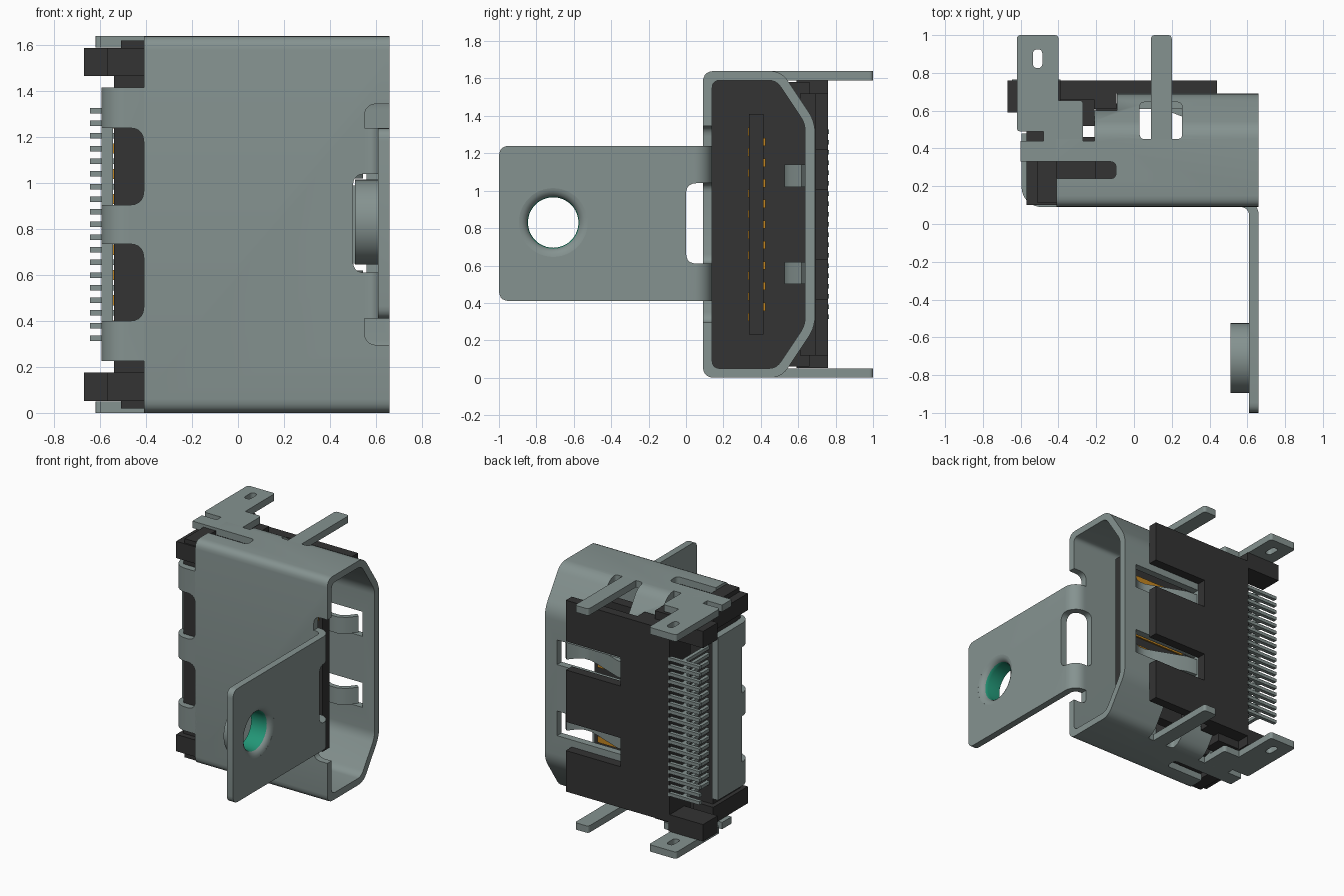
import bpy, bmesh, math
from mathutils import Vector

cube = bpy.data.objects.get("Cube")
if cube:
    bpy.data.objects.remove(cube, do_unlink=True)

H = 1.64  # body height; most parts mirror about H / 2


def material(name, rgb, metal=0.0):
    m = bpy.data.materials.new(name)
    m.use_nodes = True
    m.diffuse_color = (*rgb, 1)
    m.node_tree.nodes["Principled BSDF"].inputs["Base Color"].default_value = (*rgb, 1)
    return m


STEEL = material("steel_grey", (0.235, 0.29, 0.28))
BLACK = material("black_plastic", (0.033, 0.033, 0.033))
GOLD = material("gold_contact", (0.55, 0.24, 0.015))
TEAL = material("teal_bore", (0.016, 0.30, 0.18))


def finish(name, bm, mats):
    bmesh.ops.recalc_face_normals(bm, faces=bm.faces)
    me = bpy.data.meshes.new(name)
    bm.to_mesh(me)
    bm.free()
    for m in mats:
        me.materials.append(m)
    ob = bpy.data.objects.new(name, me)
    bpy.context.collection.objects.link(ob)
    return ob


def activate(ob):
    bpy.ops.object.select_all(action='DESELECT')
    ob.select_set(True)
    bpy.context.view_layer.objects.active = ob


def smooth(ob):
    activate(ob)
    bpy.ops.object.shade_smooth_by_angle(angle=math.radians(35))


def fillet(pts, d, only=None, n=5):
    """Round the corners of a closed outline, starting d before each corner."""
    out = []
    for i, p in enumerate(pts):
        p = Vector(p)
        if only is not None and i not in only:
            out.append(tuple(p))
            continue
        a = p + (Vector(pts[i - 1]) - p).normalized() * d
        b = p + (Vector(pts[(i + 1) % len(pts)]) - p).normalized() * d
        for k in range(n + 1):
            t = k / n
            out.append(tuple(a * (1 - t) ** 2 + p * (2 * t * (1 - t)) * 0.95
                             + (a + b) * (t * (1 - t)) * 0.05 + b * t * t))
    return out


def rect(u0, v0, u1, v1, r=0):
    pts = [(u0, v0), (u1, v0), (u1, v1), (u0, v1)]
    return fillet(pts, r) if r else pts


def prism(name, pts, axis, lo, hi, mat):
    """Extrude a 2D outline along an axis (x: yz, y: xz, z: xy)."""
    place = {'x': lambda u, v, w: (w, u, v), 'y': lambda u, v, w: (u, w, v),
             'z': lambda u, v, w: (u, v, w)}[axis]
    bm = bmesh.new()
    a = [bm.verts.new(place(*p, lo)) for p in pts]
    b = [bm.verts.new(place(*p, hi)) for p in pts]
    bm.faces.new(a)
    bm.faces.new(b[::-1])
    for i in range(len(pts)):
        j = (i + 1) % len(pts)
        bm.faces.new((a[i], a[j], b[j], b[i]))
    return finish(name, bm, [mat])


def box(name, x, y, z, mat):
    return prism(name, rect(x[0], y[0], x[1], y[1]), 'z', z[0], z[1], mat)


def strip(path, t):
    """Outline of a bent sheet of thickness t around a centre path."""
    P = [Vector(p) for p in path]
    left, right = [], []
    for i, p in enumerate(P):
        d0 = (p - P[i - 1]).normalized() if i else (P[1] - p).normalized()
        d1 = (P[i + 1] - p).normalized() if i < len(P) - 1 else d0
        m = (d0 + d1).normalized()
        off = Vector((-m.y, m.x)) * (t / 2 / max(m.dot(d1), 0.5))
        left.append(tuple(p + off))
        right.append(tuple(p - off))
    return left + right[::-1]


def arc(cx, cy, r, a0, a1, n=8):
    return [(cx + r * math.cos(math.radians(a0 + (a1 - a0) * k / n)),
             cy + r * math.sin(math.radians(a0 + (a1 - a0) * k / n))) for k in range(n + 1)]


def cut(ob, pts, axis, lo, hi, op='DIFFERENCE'):
    c = prism("cutter", pts, axis, lo, hi, ob.data.materials[0])
    c.hide_render = True
    m = ob.modifiers.new("cut", 'BOOLEAN')
    m.operation, m.solver, m.object = op, 'EXACT', c
    activate(ob)
    bpy.ops.object.modifier_apply(modifier=m.name)
    bpy.data.objects.remove(c, do_unlink=True)


def pair(z0, z1):
    """A z range and its mirror."""
    return (("upper", z0, z1), ("lower", H - z1, H - z0))


# Hexagonal metal shell
outer = [(.09, 0), (.51, 0), (.69, .27), (.69, H - .27), (.51, H), (.09, H)]
inner = [(.14, .05), (.483, .05), (.637, .281), (.637, H - .281), (.483, H - .05), (.14, H - .05)]
shell = prism("shell", fillet(outer, .06), 'x', -.41, .66, STEEL)
cut(shell, fillet(inner, .04), 'x', -1, 1)
cut(shell, rect(-.6, .60, -.09, .9), 'z', -1, 2)             # rear steps
cut(shell, rect(-.6, .50, -.21, .9), 'z', -1, 2)
cut(shell, rect(-.27, .44, -.21, .9), 'z', -1, 2)
cut(shell, rect(-.7, .24, -.095, .33, .03), 'z', -1, 2)      # side slots
cut(shell, rect(.55, .295, .9, H - .295, .055), 'y', 0, .145)  # flange relief
cut(shell, rect(.50, .61, .9, 1.04, .05), 'y', 0, .145)
for _, z0, z1 in pair(1.40, 1.75):
    cut(shell, rect(.03, .45, .255, .645, .025), 'z', z0, z1)  # prong clearance
for _, z0, z1 in pair(.99, 1.17):
    cut(shell, rect(0, z0, .56, z1), 'y', .60, .75)          # spring windows
smooth(shell)

# Side legs and prongs, on both sides of the shell
leg_pts = [(-.38, .33), (-.60, .33), (-.60, .44), (-.48, .44), (-.48, .49), (-.62, .49),
           (-.62, 1), (-.40, 1), (-.40, .655), (-.27, .655), (-.27, .44), (-.30, .40)]
for side, z0, z1 in pair(H - .05, H):
    leg = prism(side + "_leg", fillet(leg_pts, .02, {5, 6, 7, 9}), 'z', z0, z1, STEEL)
    cut(leg, rect(-.535, .825, -.485, .925, .025), 'z', -1, 2)
    prong = fillet(rect(.09, .445, .20, 1), .02, {2, 3})
    prism(side + "_prong", prong, 'z', z0, z1, STEEL)

# Contact springs in the shell windows
spring_path = [(-.02, .663), (.08, .655), (.30, .57), (.37, .545), (.43, .545), (.48, .57), (.53, .63)]
for side, z0, z1 in pair(1.02, 1.14):
    smooth(prism(side + "_spring", strip(spring_path, .035), 'z', z0, z1, STEEL))

# Folded rear wall with three tabs
wall_path = [(-.40, .115)] + arc(-.49, .195, .08, 270, 180) + [(-.57, .48)]
rear_wall = prism("rear_wall", strip(wall_path, .05), 'z', .225, 1.415, STEEL)
for _, z0, z1 in pair(.905, 1.24):
    cut(rear_wall, rect(-.8, z0, -.41, z1, .06), 'y', 0, .20)
smooth(rear_wall)

# Mounting flange with a bend, a window and a screw hole
flange_path = [(.55, .115), (.565, .115)] + arc(.565, .045, .07, 90, 0)[1:] + [(.635, -1)]
flange = prism("flange", strip(flange_path, .05), 'z', .41, 1.24, STEEL)
cut(flange, rect(-1, .41, .4, 1.24, .055), 'x', 0, 1, 'INTERSECT')
cut(flange, rect(0, .61, .4, 1.04, .055), 'x', .4, 1)
cut(flange, arc(-.71, .83, .184, 0, 360 - 360 / 48, 47), 'x', 0, 1)
smooth(flange)

# Drawn collar around the screw hole, teal on its bore
ring = [(.51, .135), (.51, .185), (.66, .185), (.657, .168), (.647, .152), (.632, .14), (.61, .135)]
bm = bmesh.new()
N = 48
loops = [[bm.verts.new((x, -.71 + r * math.cos(2 * math.pi * k / N),
                        .83 + r * math.sin(2 * math.pi * k / N))) for x, r in ring] for k in range(N)]
for k in range(N):
    a, b = loops[k], loops[(k + 1) % N]
    for i in range(len(ring)):
        j = (i + 1) % len(ring)
        f = bm.faces.new((a[i], a[j], b[j], b[i]))
        f.material_index = 1 if ring[i][1] < .145 and ring[j][1] < .145 else 0
smooth(finish("collar", bm, [STEEL, TEAL]))

# Plastic insulator: core, front wall of the rear body, and tongue
box("insulator_core", (-.54, -.08), (.141, .46), (.06, H - .06), BLACK)
prism("insulator_wall", fillet(inner, .04), 'x', -.205, -.085, BLACK)
box("insulator_back", (-.40, -.21), (.52, .66), (.06, H - .06), BLACK)
box("back_filler", (-.40, -.092), (.61, .70), (.12, H - .12), BLACK)
box("tongue", (-.10, .45), (.337, .415), (.23, 1.41), BLACK)
for side, z0, z1 in pair(1.465, 1.588):
    box(side + "_corner_block", (-.57, -.41), (.10, .50), (z0, z1), BLACK)
    box(side + "_foot", (-.67, -.39), (.59, .76), (z0, z1), BLACK)
for side, z0, z1 in pair(1.58, 1.62):
    box(side + "_corner_rib", (-.51, -.41), (.11, .33), (z0, z1), BLACK)

# Rear cover plate with three fingers
cover = prism("cover_plate", rect(-.40, .12, .44, H - .12), 'y', .692, .76, BLACK)
for _, z0, z1 in pair(1.01, 1.22):
    cut(cover, rect(0, z0, .9, z1), 'y', .5, 1)

# Gold contacts on both faces of the tongue
for row, count, y in (("front", 10, .337), ("back", 9, .42)):
    for i in range(count):
        z = .82 + (i - (count - 1) / 2) * .11
        x0 = -.56 if row == "back" else -.1
        box(f"{row}_contact_{i + 1}", (x0, .42), (y - .006, y + .006), (z - .022, z + .022), GOLD)

# Bent solder pins
pin_path = [(-.40, .44), (-.48, .44), (-.50, .46), (-.50, .73), (-.52, .752), (-.645, .752)]
for i in range(19):
    z = .82 + (i - 9) * .055
    prism(f"solder_pin_{i + 1}", strip(pin_path, .026), 'z', z - .012, z + .012, STEEL)
    box(f"pin_root_{i + 1}", (-.52, -.39), (.739, .765), (z - .012, z + .012), STEEL)
